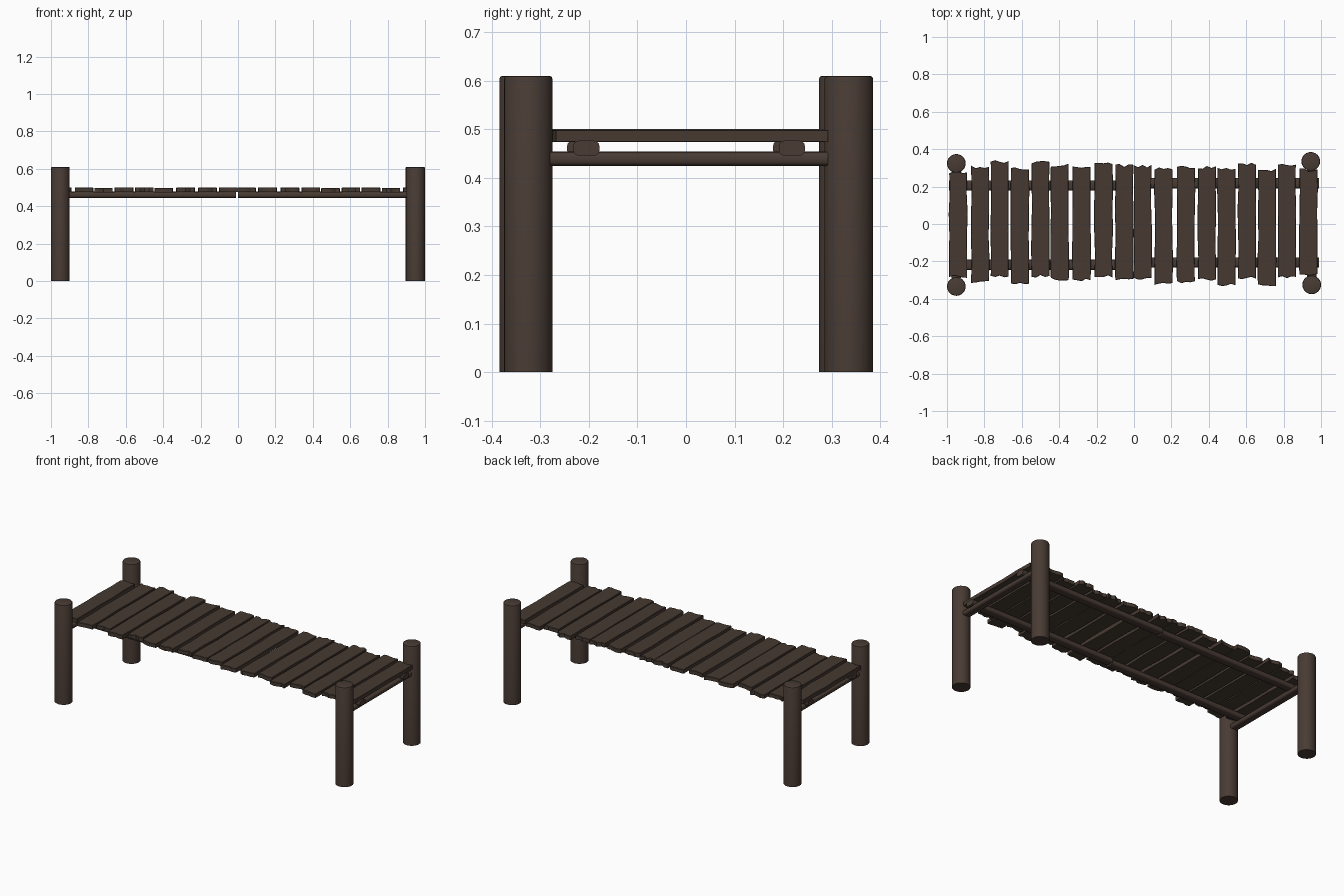
import bpy, bmesh, math, random
from mathutils import Matrix

if "Cube" in bpy.data.objects:
    bpy.data.objects.remove(bpy.data.objects["Cube"])

random.seed(4)

def material(name, rgb):
    m = bpy.data.materials.new(name)
    m.diffuse_color = (*rgb, 1)
    m.use_nodes = True
    m.node_tree.nodes["Principled BSDF"].inputs["Base Color"].default_value = m.diffuse_color
    return m

log_wood = material("log brown", (0.066, 0.044, 0.034))
plank_wood = material("plank brown", (0.062, 0.042, 0.031))

def finish(bm, name, mat, smooth):
    bmesh.ops.recalc_face_normals(bm, faces=bm.faces)
    me = bpy.data.meshes.new(name)
    bm.to_mesh(me)
    bm.free()
    ob = bpy.data.objects.new(name, me)
    bpy.context.collection.objects.link(ob)
    me.materials.append(mat)
    if smooth:
        bpy.ops.object.select_all(action='DESELECT')
        ob.select_set(True)
        bpy.context.view_layer.objects.active = ob
        bpy.ops.object.shade_smooth_by_angle(angle=math.radians(40))
    return ob

# Upright round post with a slightly eased top edge
def post(name, x, y, r=0.05, h=0.61):
    bm = bmesh.new()
    bmesh.ops.create_cone(bm, cap_ends=True, segments=24, radius1=r, radius2=r, depth=h,
                          matrix=Matrix.Translation((x, y, h / 2)))
    rim = [e for e in bm.edges if all(v.co.z > h - 0.01 for v in e.verts)]
    bmesh.ops.bevel(bm, geom=rim, offset=0.006, segments=2, profile=0.5, affect='EDGES')
    finish(bm, name, log_wood, True)

# Horizontal flattened beam with a rounded-box section, along x or y
def beam(name, axis, start, end, side, z, half_w, half_h):
    bm = bmesh.new()
    ends = []
    for t in (start, end):
        ring = []
        for i in range(20):
            a = 2 * math.pi * i / 20
            c, s = math.cos(a), math.sin(a)
            u = side + half_w * math.copysign(abs(c) ** 0.6, c)
            w = z + half_h * math.copysign(abs(s) ** 0.6, s)
            ring.append(bm.verts.new((t, u, w) if axis == 'x' else (u, t, w)))
        ends.append(ring)
        bm.faces.new(ring)
    for i in range(20):
        j = (i + 1) % 20
        bm.faces.new((ends[0][i], ends[0][j], ends[1][j], ends[1][i]))
    finish(bm, name, log_wood, True)

# Plank with wobbly sides and ragged ends
def plank(name, x, y0, y1, z0, z1, half_w=0.048):
    def j(a):
        return random.uniform(-a, a)
    outline = []
    for k in range(5):
        outline.append((x - half_w + k * half_w / 2, y0 + j(0.008)))
    for k in range(1, 5):
        outline.append((x + half_w + j(0.003), y0 + (y1 - y0) * k / 5))
    for k in range(5):
        outline.append((x + half_w - k * half_w / 2, y1 + j(0.008)))
    for k in range(1, 5):
        outline.append((x - half_w + j(0.003), y1 + (y0 - y1) * k / 5))
    bm = bmesh.new()
    base = bm.faces.new([bm.verts.new((px, py, z0)) for px, py in outline])
    ext = bmesh.ops.extrude_face_region(bm, geom=[base])
    top = [g for g in ext['geom'] if isinstance(g, bmesh.types.BMVert)]
    bmesh.ops.translate(bm, verts=top, vec=(0, 0, z1 - z0))
    rim = [e for e in bm.edges if e.verts[0] in top and e.verts[1] in top]
    bmesh.ops.bevel(bm, geom=rim, offset=0.002, segments=1, affect='EDGES')
    finish(bm, name, plank_wood, False)

# Corner posts
post("post_front_left", -0.95, -0.334)
post("post_back_left", -0.95, 0.324)
post("post_front_right", 0.95, -0.325)
post("post_back_right", 0.945, 0.335)

# End cross beams between the posts
beam("cross_beam_left", 'y', -0.29, 0.28, -0.95, 0.439, 0.025, 0.015)
beam("cross_beam_right", 'y', -0.28, 0.292, 0.95, 0.439, 0.025, 0.015)

# Long stringers, two per side with a narrow gap in the middle
beam("stringer_front_left", 'x', -0.99, -0.010, -0.218, 0.461, 0.027, 0.0165)
beam("stringer_back_left", 'x', -0.99, -0.010, 0.206, 0.461, 0.027, 0.0165)
beam("stringer_front_right", 'x', 0.0, 0.99, -0.205, 0.461, 0.027, 0.0165)
beam("stringer_back_right", 'x', 0.0, 0.99, 0.218, 0.461, 0.027, 0.0165)

# Deck planks: centre x, front end, back end
deck = [(-.94, -.28, .275), (-.823, -.31, .305), (-.718, -.28, .333), (-.61, -.317, .298),
        (-.50, -.28, .33), (-.397, -.295, .315), (-.28, -.298, .305), (-.163, -.28, .322),
        (-.052, -.298, .312), (.046, -.29, .31), (.158, -.32, .298), (.277, -.31, .305),
        (.39, -.297, .303), (.494, -.325, .293), (.604, -.29, .32), (.71, -.325, .288),
        (.817, -.285, .317), (.932, -.268, .29)]
for i, (x, y0, y1) in enumerate(deck):
    drop = random.choice((0, 0.002, 0.004))
    plank(f"plank_{i + 1:02d}", x, y0, y1, 0.476 - drop / 2, 0.501 - drop)
